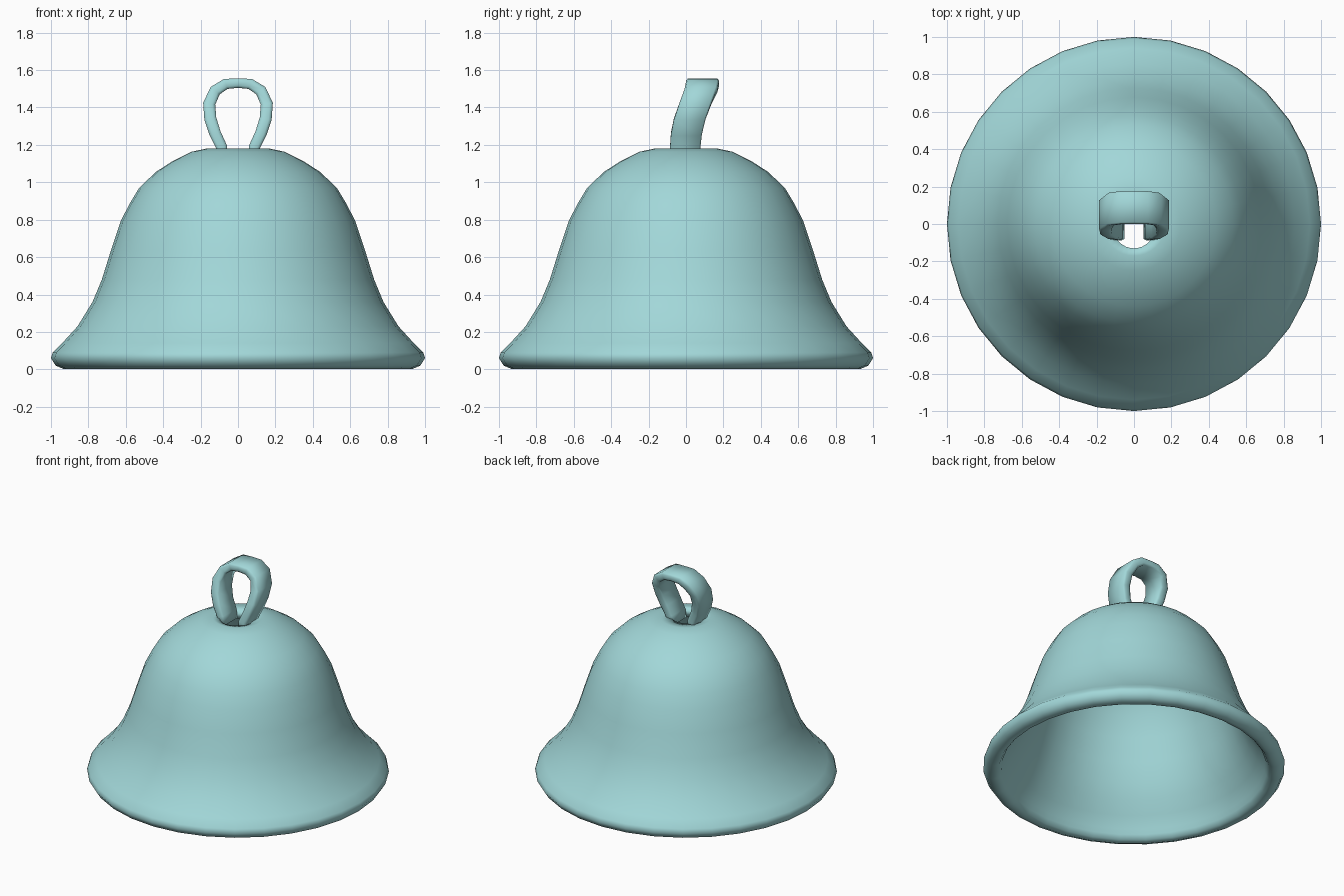
import bpy, bmesh, math
from mathutils import Vector

cube = bpy.data.objects.get("Cube")
if cube:
    bpy.data.objects.remove(cube, do_unlink=True)

# Single pale teal colour
teal = bpy.data.materials.new("pale teal")
teal.use_nodes = True
colour = (0.36, 0.68, 0.69, 1)
teal.diffuse_color = colour
teal.node_tree.nodes["Principled BSDF"].inputs["Base Color"].default_value = colour


def loft(name, rings, close_rings, cap=False):
    """Skin a list of closed rings with quads and smooth the result."""
    bm = bmesh.new()
    loops = [[bm.verts.new(p) for p in ring] for ring in rings]
    pairs = list(zip(loops, loops[1:]))
    if close_rings:
        pairs.append((loops[-1], loops[0]))
    for a, b in pairs:
        n = len(a)
        for i in range(n):
            j = (i + 1) % n
            bm.faces.new((a[i], a[j], b[j], b[i]))
    if cap:
        bm.faces.new(loops[0])
        bm.faces.new(loops[-1])
    bmesh.ops.recalc_face_normals(bm, faces=bm.faces)
    mesh = bpy.data.meshes.new(name)
    bm.to_mesh(mesh)
    bm.free()
    mesh.materials.append(teal)
    obj = bpy.data.objects.new(name, mesh)
    bpy.context.collection.objects.link(obj)
    mesh.shade_smooth()
    return obj


# Bell shell: outer wall from the crown hole down, round the lip, up the inside
outer = [(0.11, 1.175), (0.17, 1.18), (0.25, 1.163), (0.35, 1.113), (0.44, 1.055),
         (0.53, 0.968), (0.58, 0.885), (0.628, 0.79), (0.678, 0.64), (0.728, 0.48),
         (0.778, 0.36), (0.858, 0.23), (0.94, 0.14)]
lip = [(0.99, 0.09), (1.0, 0.06), (0.975, 0.02), (0.935, 0.003), (0.9, 0.012),
       (0.88, 0.04), (0.868, 0.075)]
inner = [(0.82, 0.15), (0.765, 0.24), (0.715, 0.34), (0.67, 0.47), (0.623, 0.63),
         (0.573, 0.77), (0.475, 0.94), (0.4, 1.01), (0.31, 1.065), (0.23, 1.105), (0.11, 1.125)]


def bell_ring(r, z, sides=32):
    shift = -0.02 if r < 0.15 else 0      # crown hole sits slightly forward
    angles = [2 * math.pi * i / sides for i in range(sides)]
    return [(r * math.cos(a), r * math.sin(a) + shift, z) for a in angles]


loft("bell_shell", [bell_ring(r, z) for r, z in outer + lip + inner], True)

# Hanging loop: flat strap bent over, leaning back, with thicker legs
half = [(0.08, -0.008, 1.13), (0.088, -0.004, 1.19), (0.122, 0.002, 1.26), (0.148, 0.02, 1.34),
        (0.154, 0.05, 1.42), (0.122, 0.08, 1.49), (0.065, 0.088, 1.526)]
path = [Vector(p) for p in half] + [Vector((0, 0.089, 1.53))]
path += [Vector((-x, y, z)) for x, y, z in reversed(half)]
section = [(1, 0.5), (0.9, 1), (-0.9, 1), (-1, 0.5),
           (-1, -0.5), (-0.9, -1), (0.9, -1), (1, -0.5)]

rings = []
for i, p in enumerate(path):
    tangent = path[min(i + 1, len(path) - 1)] - path[max(i - 1, 0)]
    normal = Vector((tangent.z, 0, -tangent.x)).normalized()
    thick = 0.025 + 0.05 * abs(p.x)
    wide = 0.08 + 0.02 * (p.z - 1.13)
    rings.append([p + Vector((0, w * wide, 0)) + normal * t * thick for w, t in section])
loft("hanging_loop", rings, False, cap=True)
